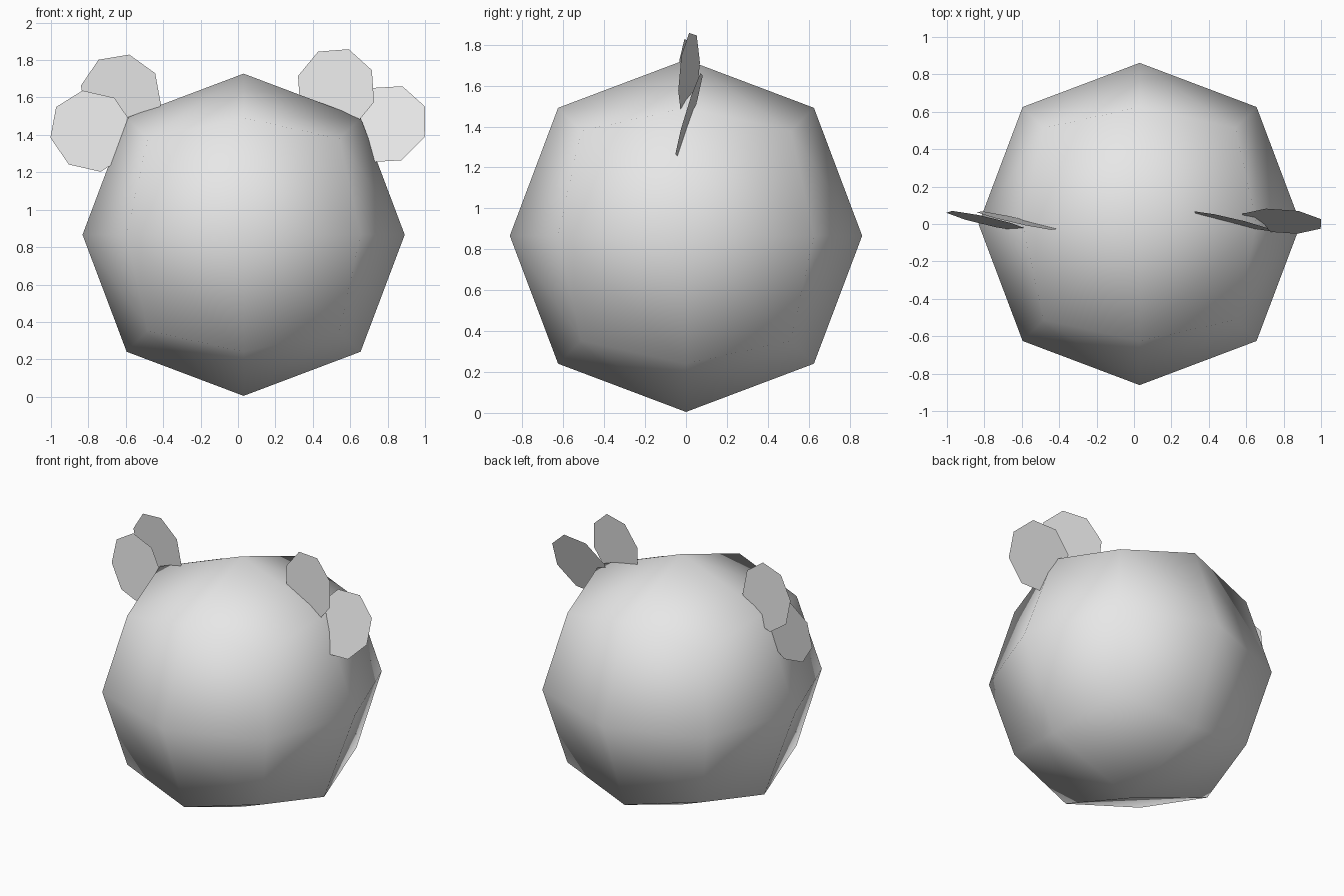
import bpy, bmesh, math
from mathutils import Vector

if "Cube" in bpy.data.objects:
    bpy.data.objects.remove(bpy.data.objects["Cube"])

grey = bpy.data.materials.new("light_grey")
grey.diffuse_color = (0.8, 0.8, 0.8, 1)
grey.use_nodes = True
grey.node_tree.nodes["Principled BSDF"].inputs["Base Color"].default_value = grey.diffuse_color

# Rounded body: a cube subdivided once into 24 smooth quads
bpy.ops.mesh.primitive_cube_add(size=2.052, location=(0.03, 0, 0.866))
body = bpy.context.object
body.name = "body"
sub = body.modifiers.new("rounding", 'SUBSURF')
sub.levels = sub.render_levels = 1
bpy.ops.object.modifier_apply(modifier=sub.name)
bpy.ops.object.shade_smooth()
body.data.materials.append(grey)


def petal(name, centre, u, v):
    """Flat eight-sided disc spanned by the radius vectors u and v."""
    c, u, v = Vector(centre), Vector(u), Vector(v)
    bm = bmesh.new()
    ring = []
    for k in range(8):
        a = k * math.pi / 4
        ring.append(bm.verts.new(c + u * math.cos(a) + v * math.sin(a)))
    face = bm.faces.new(ring)
    face.normal_update()
    if face.normal.y > 0:
        face.normal_flip()
    mesh = bpy.data.meshes.new(name)
    bm.to_mesh(mesh)
    bm.free()
    mesh.materials.append(grey)
    ob = bpy.data.objects.new(name, mesh)
    bpy.context.collection.objects.link(ob)


# Two overlapping ear petals on each side
petal("right_inner_ear", (0.524, 0.015, 1.645), (0.068, 0, 0.213), (0.203, -0.053, -0.07))
petal("right_outer_ear", (0.789, 0.015, 1.457), (0.09, 0.055, 0.203), (0.209, -0.04, -0.07))
petal("left_inner_ear", (-0.626, 0.018, 1.612), (0.045, -0.025, 0.217), (-0.214, 0.045, 0.051))
petal("left_outer_ear", (-0.783, 0.015, 1.42), (-0.048, 0.033, 0.217), (-0.22, 0.045, -0.035))
